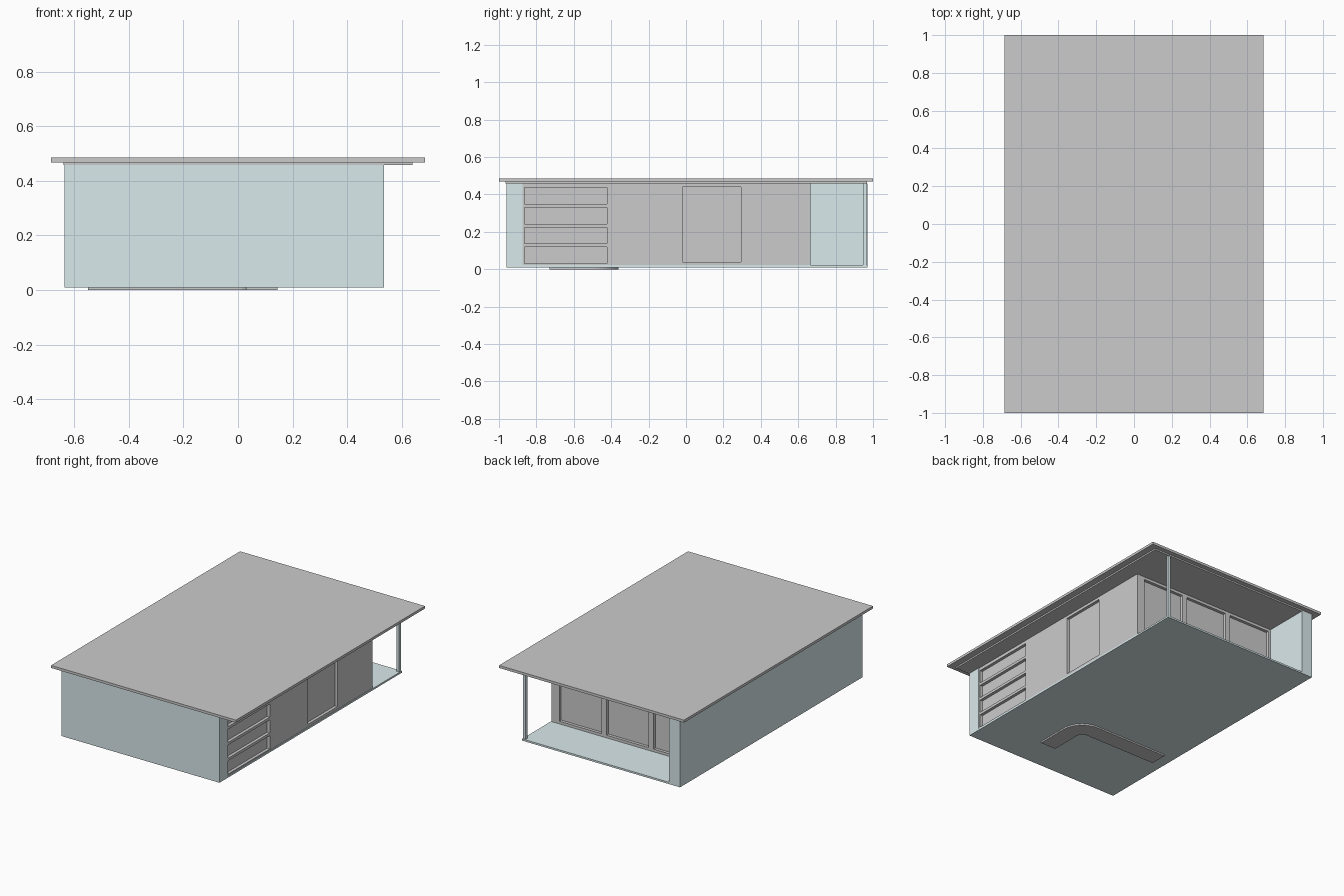
import bpy, bmesh, math

if "Cube" in bpy.data.objects:
    bpy.data.objects.remove(bpy.data.objects["Cube"])

BLUE = bpy.data.materials.new("pale_blue_grey")
BLUE.diffuse_color = (0.70, 0.82, 0.84, 1)
BLUE.use_nodes = True
BLUE.node_tree.nodes["Principled BSDF"].inputs["Base Color"].default_value = BLUE.diffuse_color


def boxes(name, spans, mat=None):
    """One object made of axis-aligned boxes (x0, x1, y0, y1, z0, z1)."""
    bm = bmesh.new()
    for x0, x1, y0, y1, z0, z1 in spans:
        vs = bmesh.ops.create_cube(bm, size=1)["verts"]
        for v in vs:
            v.co.x = x1 if v.co.x > 0 else x0
            v.co.y = y1 if v.co.y > 0 else y0
            v.co.z = z1 if v.co.z > 0 else z0
    return finish(name, bm, mat)


def finish(name, bm, mat=None):
    bmesh.ops.recalc_face_normals(bm, faces=bm.faces)
    me = bpy.data.meshes.new(name)
    bm.to_mesh(me)
    bm.free()
    ob = bpy.data.objects.new(name, me)
    bpy.context.collection.objects.link(ob)
    if mat:
        me.materials.append(mat)
    return ob


FLOOR, CEIL = 0.022, 0.458
RIGHT, BACK = 0.531, 0.665       # outer planes of the two panelled walls


def on_right(u0, u1, z0, z1, d0, d1):
    return (RIGHT - d1, RIGHT - d0, u0, u1, z0, z1)


def on_back(u0, u1, z0, z1, d0, d1):
    return (u0, u1, BACK - d1, BACK - d0, z0, z1)


def window(name, place, u0, u1, o0, o1, zo0=0.04, zo1=0.44, depth=0.04):
    """Wall bay from u0 to u1 with a framed opening and a recessed pane."""
    boxes(name + "_frame", [
        place(u0, o0, FLOOR, CEIL, 0, depth),
        place(o1, u1, FLOOR, CEIL, 0, depth),
        place(o0, o1, FLOOR, zo0, 0, depth),
        place(o0, o1, zo1, CEIL, 0, depth)])
    boxes(name + "_pane", [place(o0, o1, zo0, zo1, 0.02, 0.03)])


# Roof slab and the thinner ceiling plate beneath it
boxes("roof", [(-0.685, 0.685, -1, 1, 0.468, 0.485)])
boxes("ceiling_plate", [(-0.64, 0.64, -0.965, 0.968, CEIL, 0.468)])

# Floor slab, two solid walls and the porch post
boxes("floor_slab", [(-0.635, 0.535, -0.96, 0.97, 0.01, FLOOR)], BLUE)
boxes("front_wall", [(-0.635, 0.535, -0.96, -0.873, FLOOR, CEIL)], BLUE)
boxes("left_wall", [(-0.635, -0.555, -0.873, 0.97, FLOOR, CEIL)], BLUE)
boxes("porch_post", [(0.513, 0.531, 0.947, 0.965, FLOOR, CEIL)], BLUE)

# Right wall: sectional door, plain bay, framed door, plain bay
sections = 4
z0, z1, bar = FLOOR, 0.445, 0.018
pitch = (z1 - z0) / sections
bars = [on_right(-0.863, -0.422, z0 + i * pitch - bar / 2, z0 + i * pitch + bar / 2, 0, 0.02)
        for i in range(1, sections)]
bars += [on_right(-0.873, -0.863, FLOOR, CEIL, 0, 0.03),
         on_right(-0.422, -0.412, FLOOR, CEIL, 0, 0.03),
         on_right(-0.863, -0.422, z1 - 0.008, CEIL, 0, 0.02),
         on_right(-0.863, -0.422, FLOOR, FLOOR + 0.008, 0, 0.02)]
boxes("sectional_door_bars", bars)
boxes("sectional_door_panels", [on_right(-0.863, -0.422, FLOOR, CEIL, 0.02, 0.03)])
boxes("plain_bay", [on_right(-0.412, -0.04, FLOOR, CEIL, 0, 0.04)])
window("side_door", on_right, -0.04, 0.305, -0.02, 0.295)
boxes("corner_bay", [on_right(0.305, BACK, FLOOR, CEIL, 0, 0.04)])

# Back wall: three equal windows facing the porch
edge = RIGHT - 0.04
for i in range(3):
    a = 0.491 - i * 0.349
    window(f"back_window_{i + 1}", on_back, a - 0.349, a, a - 0.33, a - 0.018)

# Curved strip under the floor, an L with a rounded bend
cx, cy, r_out, r_in = -0.005, -0.51, 0.15, 0.035
steps = 10
arc = [math.pi / 2 * i / steps for i in range(steps + 1)]
ring = lambda r: [(cx + r * math.cos(t), cy + r * math.sin(t)) for t in arc]
outline = ([(cx + r_in, -0.73), (cx + r_out, -0.73)] + ring(r_out)
           + [(-0.55, cy + r_out), (-0.55, cy + r_in)] + ring(r_in)[::-1])
bm = bmesh.new()
face = bm.faces.new([bm.verts.new((x, y, 0)) for x, y in outline])
ext = bmesh.ops.extrude_face_region(bm, geom=[face])["geom"]
bmesh.ops.translate(bm, vec=(0, 0, 0.01),
                    verts=[g for g in ext if isinstance(g, bmesh.types.BMVert)])
finish("under_strip", bm)
